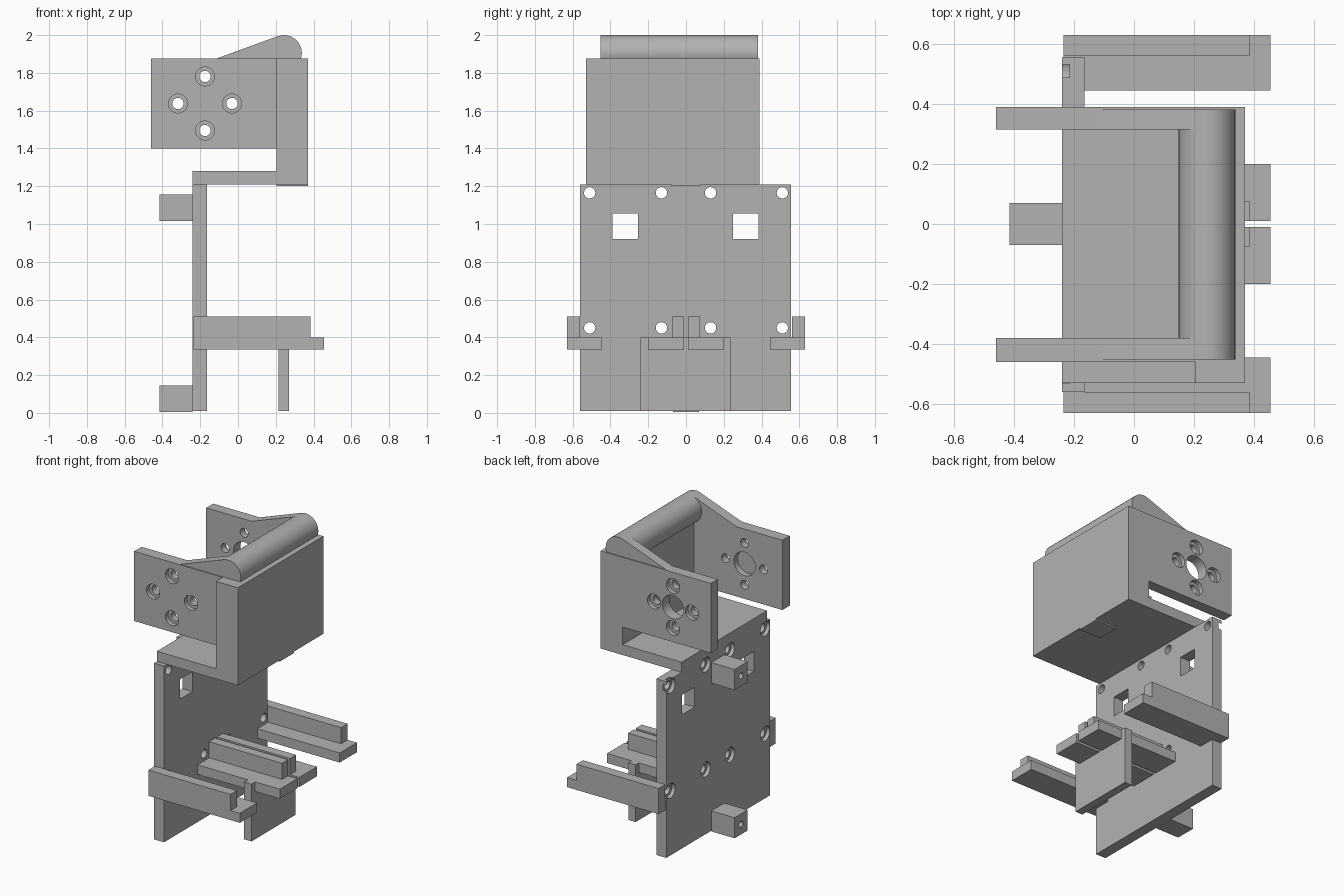
import bpy
import math
from mathutils import Vector

cube = bpy.data.objects.get("Cube")
if cube:
    bpy.data.objects.remove(cube, do_unlink=True)

grey = bpy.data.materials.new("light_grey")
grey.use_nodes = True
COLOUR = (0.45, 0.45, 0.45, 1)
grey.diffuse_color = COLOUR
grey.node_tree.nodes["Principled BSDF"].inputs["Base Color"].default_value = COLOUR


def box(name, x, y, z):
    """Box from its (low, high) range on each axis."""
    bpy.ops.mesh.primitive_cube_add(size=1)
    ob = bpy.context.object
    ob.name = name
    for v in ob.data.vertices:
        v.co = Vector([(r[0] + r[1]) / 2 + c * (r[1] - r[0]) for r, c in zip((x, y, z), v.co)])
    ob.data.materials.append(grey)
    return ob


def rod(name, axis, radius, start, end, u, z):
    """Cylinder along x or y; u is the other horizontal coordinate."""
    mid = (start + end) / 2
    along_x = axis == "x"
    bpy.ops.mesh.primitive_cylinder_add(
        vertices=32, radius=radius, depth=end - start,
        location=(mid, u, z) if along_x else (u, mid, z),
        rotation=(0, math.pi / 2, 0) if along_x else (math.pi / 2, 0, 0))
    ob = bpy.context.object
    ob.name = name
    ob.data.materials.append(grey)
    return ob


def cut(target, cutters):
    """Subtract the cutters from the target one at a time."""
    for c in cutters:
        c.hide_render = True
        mod = target.modifiers.new("cut", "BOOLEAN")
        mod.operation = "DIFFERENCE"
        mod.solver = "EXACT"
        mod.object = c
        bpy.context.view_layer.objects.active = target
        bpy.ops.object.modifier_apply(modifier=mod.name)
        bpy.data.objects.remove(c, do_unlink=True)


def smooth(ob):
    bpy.ops.object.select_all(action="DESELECT")
    ob.select_set(True)
    bpy.context.view_layer.objects.active = ob
    bpy.ops.object.shade_smooth_by_angle(angle=math.radians(30))


# Upright mounting plate with windows and counterbored screw holes
plate = box("mounting_plate", (-0.24, -0.165), (-0.56, 0.555), (0.01, 1.21))
cutters = [box("window", (-0.4, 0), y, (0.92, 1.055)) for y in ((-0.39, -0.255), (0.25, 0.385))]
for z in (0.45, 1.165):
    for y in (-0.51, -0.13, 0.13, 0.51):
        cutters.append(rod("hole", "x", 0.03, -0.4, 0, y, z))
        cutters.append(rod("counterbore", "x", 0.05, -0.4, -0.215, y, z))
cut(plate, cutters)
smooth(plate)

# Rear tabs, each with a small bore
for name, low in (("lower_tab", 0.005), ("upper_tab", 1.015)):
    tab = box(name, (-0.415, -0.24), (-0.07, 0.07), (low, low + 0.14))
    cut(tab, [rod("bore", "x", 0.02, -0.5, -0.3, 0, low + 0.07)])
    smooth(tab)

# Stepped rails: one pair outside the plate, one pair at the centre
for side, s in (("left", 1), ("right", -1)):
    for place, x0, slab, lip in (("outer", -0.235, (0.445, 0.63), (0.56, 0.63)),
                                 ("inner", -0.165, (0.01, 0.2), (0.01, 0.075))):
        start = -0.165 if place == "outer" else x0
        box(f"{side}_{place}_slab", (start, 0.455), sorted(s * v for v in slab), (0.335, 0.40))
        box(f"{side}_{place}_lip", (x0, 0.385), sorted(s * v for v in lip), (0.40, 0.51))
    box(f"{side}_rail_root", (-0.235, -0.165), sorted((s * 0.555, s * 0.63)), (0.335, 0.40))

# Support leg under the centre rails
box("support_leg", (0.215, 0.27), (-0.24, 0.235), (0.01, 0.40))

# Bracket: shelf, thick wall and pad under the wall
box("shelf", (-0.24, 0.205), (-0.53, 0.39), (1.21, 1.28))
box("bracket_wall", (0.205, 0.37), (-0.53, 0.39), (1.21, 1.875))
box("wall_pad", (0.205, 0.37), (-0.08, 0.075), (1.2, 1.21))

# Side cheeks with a ring of four counterbored holes and a centre bore
CX, CZ, RING = -0.175, 1.638, 0.143
for name, y0, y1, out in (("front_cheek", -0.46, -0.38, -1), ("back_cheek", 0.315, 0.39, 1)):
    cheek = box(name, (-0.46, 0.205), (y0, y1), (1.40, 1.875))
    cutters = []
    for i in range(4):
        a = i * math.pi / 2
        x, z = CX + RING * math.cos(a), CZ + RING * math.sin(a)
        cutters.append(rod("hole", "y", 0.03, y0 - 0.1, y1 + 0.1, x, z))
        ends = (y1 - 0.03, y1 + 0.1) if out > 0 else (y0 - 0.1, y0 + 0.03)
        cutters.append(rod("counterbore", "y", 0.05, *ends, x, z))
    # the front cheek's centre bore stops short of its outer face
    low = y0 - 0.1 if out > 0 else y0 + 0.04
    cutters.append(rod("centre_bore", "y", 0.08, low, y1 + 0.1, CX, CZ))
    cut(cheek, cutters)
    smooth(cheek)

# Rounded top bar and the sloping gussets that meet it
smooth(rod("top_bar", "y", 0.095, -0.452, 0.382, 0.243, 1.905))
profile = ((-0.13, 1.87), (0.243, 1.87), (0.243, 1.99), (0.212, 1.995))
for name, y0, y1 in (("front_gusset", -0.452, -0.38), ("back_gusset", 0.315, 0.382)):
    verts = [(x, y, z) for y in (y0, y1) for x, z in profile]
    n = len(profile)
    faces = [tuple(range(n)), tuple(reversed(range(n, 2 * n)))]
    faces += [((i + 1) % n, i, i + n, (i + 1) % n + n) for i in range(n)]
    mesh = bpy.data.meshes.new(name)
    mesh.from_pydata(verts, [], faces)
    mesh.materials.append(grey)
    bpy.context.collection.objects.link(bpy.data.objects.new(name, mesh))
